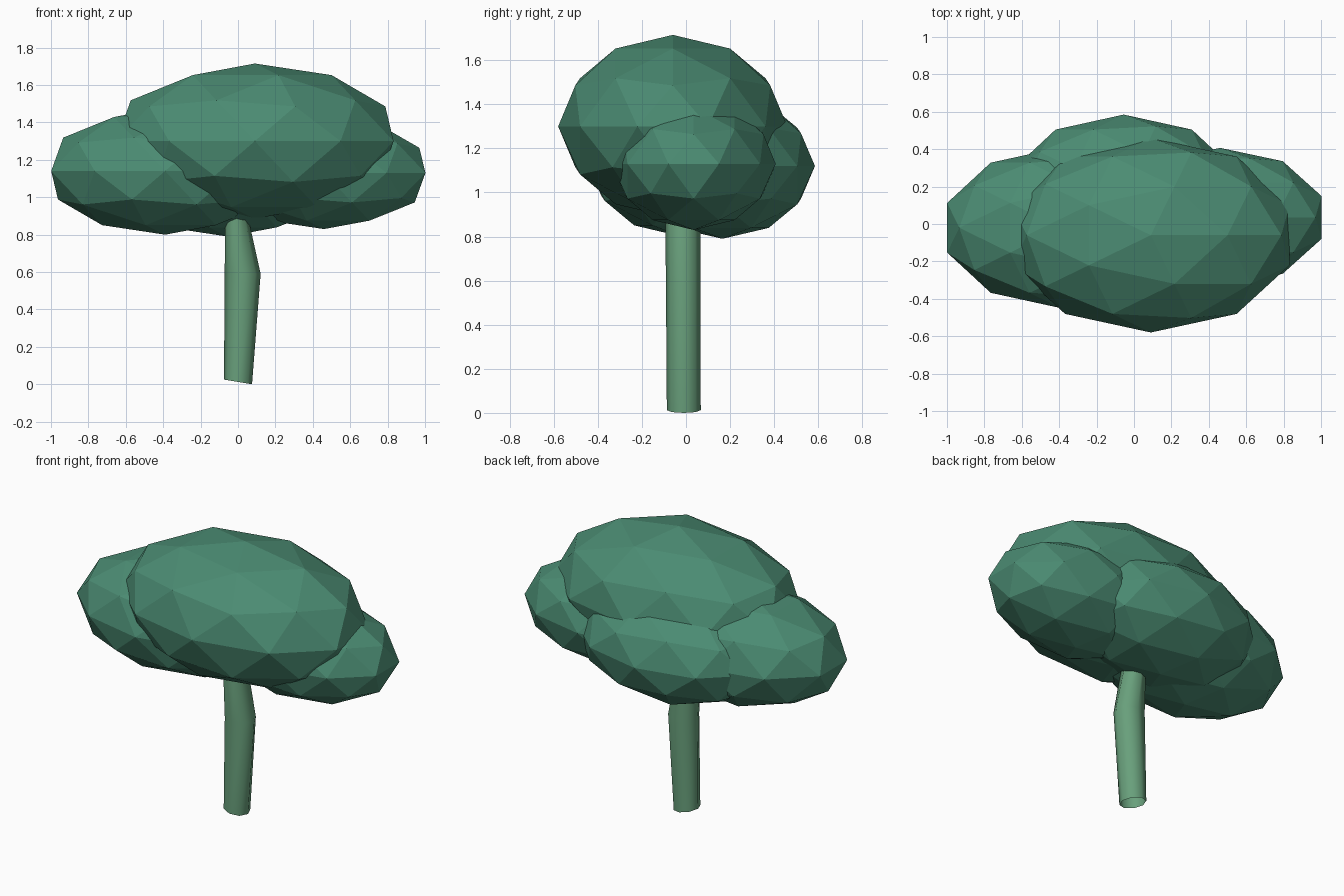
import bpy, bmesh, math

if "Cube" in bpy.data.objects:
    bpy.data.objects.remove(bpy.data.objects["Cube"])


def material(name, rgb):
    m = bpy.data.materials.new(name)
    m.diffuse_color = (*rgb, 1.0)
    m.use_nodes = True
    m.node_tree.nodes["Principled BSDF"].inputs["Base Color"].default_value = m.diffuse_color
    return m


leaf_green = material("leaf_green", (0.07, 0.26, 0.17))
stem_green = material("stem_green", (0.14, 0.35, 0.20))


def leaf_clump(name, centre, radii):
    bpy.ops.mesh.primitive_ico_sphere_add(subdivisions=2, radius=1.0, location=centre)
    ob = bpy.context.object
    ob.name = name
    ob.scale = radii
    ob.data.materials.append(leaf_green)


# Foliage: four overlapping faceted clumps
leaf_clump("main_foliage", (0.09, -0.06, 1.30), (0.78, 0.52, 0.415))
leaf_clump("left_foliage", (-0.39, -0.02, 1.14), (0.64, 0.43, 0.34))
leaf_clump("right_foliage", (0.46, 0.035, 1.13), (0.57, 0.372, 0.30))
leaf_clump("back_foliage", (-0.055, 0.165, 1.12), (0.62, 0.42, 0.33))

# Trunk: open bent tube; rings are (left x, right x, mid x, y, y radius, z, tilt)
rings = [
    (-0.075, 0.075, 0.0, -0.010, 0.077, 0.0125, -0.167),
    (-0.07, 0.122, 0.025, -0.013, 0.078, 0.59, 0.0),
    (-0.07, 0.04, -0.015, -0.015, 0.080, 0.95, 0.12),
]
SIDES = 8
bm = bmesh.new()
loops = []
for left, right, mid, cy, ry, z, tilt in rings:
    loop = []
    for i in range(SIDES):
        a = math.tau * i / SIDES
        x = mid + math.cos(a) * (right - left) / 2
        loop.append(bm.verts.new((x, cy + ry * math.sin(a), z + tilt * x)))
    loops.append(loop)
for lower, upper in zip(loops, loops[1:]):
    for i in range(SIDES):
        j = (i + 1) % SIDES
        bm.faces.new((lower[i], lower[j], upper[j], upper[i]))
mesh = bpy.data.meshes.new("trunk")
bm.to_mesh(mesh)
bm.free()
mesh.materials.append(stem_green)
trunk = bpy.data.objects.new("trunk", mesh)
bpy.context.collection.objects.link(trunk)
bpy.ops.object.select_all(action='DESELECT')
trunk.select_set(True)
bpy.context.view_layer.objects.active = trunk
bpy.ops.object.shade_smooth_by_angle(angle=math.radians(50))
